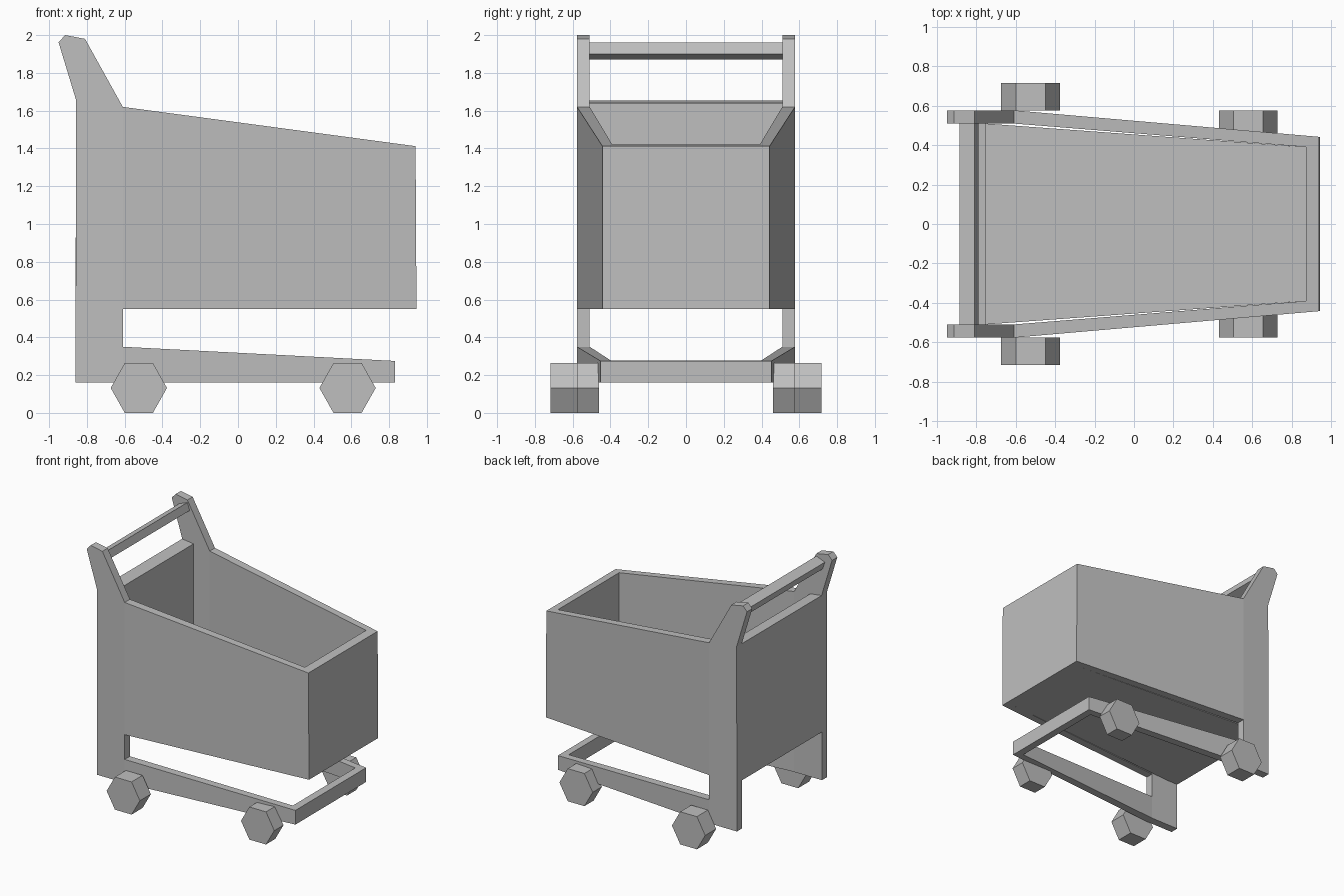
import bpy, math

if "Cube" in bpy.data.objects:
    bpy.data.objects.remove(bpy.data.objects["Cube"])

grey = bpy.data.materials.new("light grey")
grey.diffuse_color = (0.52, 0.52, 0.52, 1)
grey.use_nodes = True
grey.node_tree.nodes["Principled BSDF"].inputs["Base Color"].default_value = grey.diffuse_color


def taper(x, rear, front):
    # half width of the cart, narrowing towards the nose
    t = max(0.0, (x + 0.61) / 1.555)
    return rear + (front - rear) * t


def outer(x):
    return taper(x, 0.577, 0.442)


def inner(x):
    return taper(x, 0.51, 0.385)


def add(name, verts, faces):
    me = bpy.data.meshes.new(name)
    me.from_pydata(verts, [], faces)
    me.materials.append(grey)
    ob = bpy.data.objects.new(name, me)
    bpy.context.collection.objects.link(ob)
    # consistent outward normals
    import bmesh
    bm = bmesh.new()
    bm.from_mesh(me)
    bmesh.ops.recalc_face_normals(bm, faces=bm.faces)
    bm.to_mesh(me)
    bm.free()
    return ob


def slab(name, outline, y_a, y_b, regions=None):
    # x-z outline spanned between two y functions
    n = len(outline)
    regions = regions or [list(range(n))]
    verts = [(x, y_a(x), z) for x, z in outline] + [(x, y_b(x), z) for x, z in outline]
    faces = [(i, (i + 1) % n, n + (i + 1) % n, n + i) for i in range(n)]
    for r in regions:
        faces += [r, [n + i for i in reversed(r)]]
    return add(name, verts, faces)


def cross(name, outline):
    return slab(name, outline, lambda x: -inner(x), inner)


# side frames: post with handle arm, basket wall and lower rail
side = [(-.86, .16), (-.61, .16), (.83, .16), (.83, .275), (-.61, .35), (-.61, .55),
        (.945, .55), (.94, 1.412), (-.61, 1.62), (-.81, 1.98), (-.915, 2.0),
        (-.95, 1.962), (-.857, 1.655)]
regions = [[0, 1, 4, 5, 8, 9, 10, 11, 12], [1, 2, 3, 4], [5, 6, 7, 8]]
for label, s in (("left", 1), ("right", -1)):
    slab("side_frame_" + label, side, lambda x: s * inner(x), lambda x: s * outer(x), regions)

# basket ends, floor, lower crossbar and push handle
cross("back_panel", [(-.86, .55), (-.755, .55), (-.755, 1.64), (-.857, 1.653)])
cross("nose_panel", [(.872, .55), (.945, .55), (.94, 1.412), (.872, 1.421)])
cross("basket_floor", [(-.755, .55), (.872, .55), (.872, .61), (-.755, .61)])
cross("lower_crossbar", [(.77, .16), (.83, .16), (.83, .275), (.77, .278)])
cross("push_handle", [(-.865, 1.87), (-.79, 1.90), (-.81, 1.96), (-.885, 1.93)])

# six-sided wheels
for end, cx, y0, y1 in (("rear", -.525, .577, .717), ("nose", .58, .46, .577)):
    hexagon = [(cx + .149 * math.cos(i * math.pi / 3),
                .132 + .132 * math.sin(i * math.pi / 3) / math.sin(math.pi / 3))
               for i in range(6)]
    for label, s in (("left", 1), ("right", -1)):
        slab(f"{end}_wheel_{label}", hexagon, lambda x: s * y0, lambda x: s * y1)
